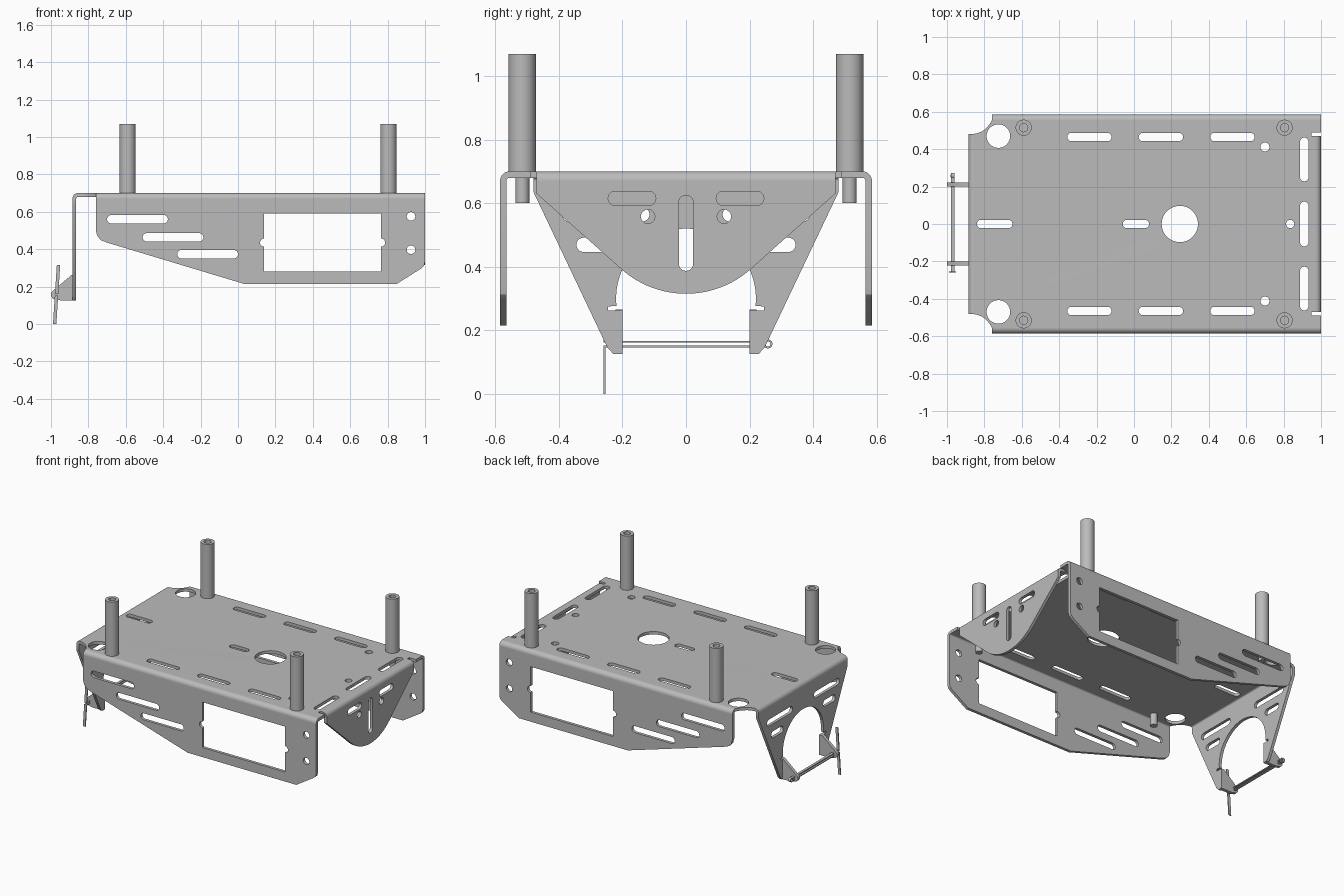
import bpy, bmesh
from math import sin, cos, pi, radians
from mathutils import Matrix

cube = bpy.data.objects.get("Cube")
if cube:
    bpy.data.objects.remove(cube)

metal = bpy.data.materials.new("grey metal")
metal.use_nodes = True
grey = (0.5, 0.5, 0.5, 1)
metal.diffuse_color = grey
metal.node_tree.nodes["Principled BSDF"].inputs["Base Color"].default_value = grey

T = 0.02       # sheet thickness
TOP = 0.70     # upper face of the deck
BEND = TOP - 0.03

# Drawing planes: the first two columns are the sheet's axes, the third its normal
XY = Matrix.Identity(3)
XZ = Matrix(((1, 0, 0), (0, 0, -1), (0, 1, 0)))
YZ = Matrix(((0, 0, 1), (1, 0, 0), (0, 1, 0)))


def arc(cx, cy, r, a0, a1, n=12):
    return [(cx + r * cos(radians(a0 + (a1 - a0) * i / n)),
             cy + r * sin(radians(a0 + (a1 - a0) * i / n))) for i in range(n + 1)]


def circle(cx, cy, r, n=32):
    return arc(cx, cy, r, 0, 360, n)[:-1]


def slot(u0, u1, v, h=0.045):
    r = h / 2
    return arc(u1 - r, v, r, -90, 90) + arc(u0 + r, v, r, 90, 270)


def upright(loop):
    return [(v, u) for u, v in loop]


def mirror_u(half):
    return half + [(-u, v) for u, v in reversed(half) if abs(u) > 1e-5]


def both(loops):
    return loops + [[(-u, v) for u, v in lp] for lp in loops]


def quarter(cx, cy, a0):
    return arc(cx, cy, 0.03, a0, a0 + 90) + arc(cx, cy, 0.03 - T, a0 + 90, a0)


def sheet(name, loops, plane, at, thick=T, shear=None):
    """Extrude an outline with holes, centred on the given plane offset."""
    curve = bpy.data.curves.new(name, "CURVE")
    curve.dimensions = "2D"
    curve.fill_mode = "BOTH"
    curve.extrude = thick / 2
    for loop in loops:
        sp = curve.splines.new("POLY")
        sp.points.add(len(loop) - 1)
        for p, (u, v) in zip(sp.points, loop):
            p.co = (u, v, 0, 1)
        sp.use_cyclic_u = True
    tmp = bpy.data.objects.new(name + "_outline", curve)
    bpy.context.collection.objects.link(tmp)
    dg = bpy.context.evaluated_depsgraph_get()
    mesh = bpy.data.meshes.new_from_object(tmp.evaluated_get(dg))
    bpy.data.objects.remove(tmp)
    bpy.data.curves.remove(curve)
    m = Matrix.Translation(at) @ plane.to_4x4()
    mesh.transform(shear @ m if shear else m)
    bm = bmesh.new()
    bm.from_mesh(mesh)
    bmesh.ops.remove_doubles(bm, verts=bm.verts, dist=1e-5)
    bmesh.ops.recalc_face_normals(bm, faces=bm.faces)
    bm.to_mesh(mesh)
    bm.free()
    mesh.shade_smooth()
    mesh.set_sharp_from_angle(angle=radians(30))
    mesh.materials.clear()
    mesh.materials.append(metal)
    mesh.name = name
    ob = bpy.data.objects.new(name, mesh)
    bpy.context.collection.objects.link(ob)
    return ob


# Deck with slots, bores and corner reliefs
edge = [(0.97, 0.47), (0.95, 0.47), (0.95, 0.49), (1.0, 0.49), (1.0, 0.555),
        (-0.76, 0.555), (-0.768, 0.54), (-0.785, 0.517), (-0.81, 0.496),
        (-0.835, 0.486), (-0.855, 0.482)]
deck = [edge + [(x, -y) for x, y in reversed(edge)],
        circle(0.245, 0, 0.097, 48), circle(0.835, 0, 0.022),
        slot(-0.84, -0.65, 0), slot(-0.06, 0.08, 0), upright(slot(-0.12, 0.12, 0.91))]
for s in (-1, 1):
    deck += [slot(a, a + 0.237, s * 0.465) for a in (-0.357, 0.025, 0.408)]
    deck += [circle(0.70, s * 0.412, 0.024), circle(-0.725, s * 0.47, 0.063, 40)]
    deck.append(upright(slot(s * 0.345 - 0.117, s * 0.345 + 0.117, 0.91)))
sheet("deck", deck, XY, (0, 0, TOP - T / 2))

# Side walls with a notched window, slots and bolt holes
wall = [(-0.76, BEND), (-0.76, 0.50), (-0.752, 0.47), (-0.733, 0.448), (-0.70, 0.435),
        (0.03, 0.215), (0.85, 0.215), (0.98, 0.297), (0.995, 0.312), (1.0, 0.335),
        (1.0, BEND)]
window = ([(0.14, 0.59)] + arc(0.14, 0.435, 0.022, 90, 270) + [(0.14, 0.28), (0.765, 0.28)]
          + arc(0.765, 0.435, 0.022, -90, 90) + [(0.765, 0.59)])
wall_cuts = [window, slot(-0.70, -0.375, 0.56), slot(-0.51, -0.185, 0.463),
             slot(-0.325, 0, 0.373), circle(0.925, 0.575, 0.023), circle(0.925, 0.397, 0.023)]
for s, side in ((-1, "right"), (1, "left")):
    sheet(side + "_wall", [wall] + wall_cuts, XZ, (0, s * 0.575, 0))
    sheet(side + "_wall_bend", [quarter(s * 0.555, BEND, 0 if s > 0 else 90)],
          YZ, (0.12, 0, 0), 1.76)

# Rounded end flap
flap = [(0.47, BEND), (0.47, 0.63)] + arc(0, 0.621, 0.306, -49, -90)
flap_cuts = both([slot(0.095, 0.245, 0.615), circle(0.12, 0.558, 0.022)])
flap_cuts.append(upright(slot(0.387, 0.625, 0)))
sheet("end_flap", [mirror_u(flap)] + flap_cuts, YZ, (0.99, 0, 0))
sheet("end_flap_bend", [quarter(0.97, BEND, 0)], XZ, (0, 0, 0), 0.94)

# Arched bracket at the other end
arch = [(0.48, BEND), (0.48, 0.635), (0.247, 0.145), (0.228, 0.125), (0.2, 0.125),
        (0.2, 0.262), (0.245, 0.262), (0.245, 0.275)] + arc(0, 0.30, 0.22, -6, 90, 24)
arch_cuts = both([slot(0.115, 0.39, 0.565), slot(0.215, 0.345, 0.469)])
sheet("arched_bracket", [mirror_u(arch)] + arch_cuts, YZ, (-0.875, 0, 0))
sheet("arched_bracket_bend", [quarter(-0.855, BEND, 90)], XZ, (0, 0, 0), 0.96)

# Folded tabs that hold the pin
tab = ([(-0.875, 0.125), (-0.875, 0.265), (-0.89, 0.262)]
       + arc(-0.975, 0.157, 0.025, 135, 270) + [(-0.945, 0.125)])
for s, side in ((-1, "right"), (1, "left")):
    sheet(side + "_pin_tab", [tab], XZ, (0, s * 0.211, 0), 0.022)

# Split pin: ring, two legs and ends bent up and down
lean = Matrix.Identity(4)
lean[0][2] = 0.065
lean[0][3] = -0.065 * 0.157
PIN = (-0.97, 0, 0)
lower = [(0.25, 0.146), (0.25, 0.152), (-0.26, 0.152), (-0.26, 0), (-0.253, 0), (-0.253, 0.146)]
upper = [(0.25, 0.168), (0.25, 0.161), (-0.253, 0.161), (-0.253, 0.315),
         (-0.26, 0.315), (-0.26, 0.161), (-0.26, 0.155), (0.25, 0.155)]
upper = [(0.25, 0.161), (0.25, 0.167), (-0.253, 0.167), (-0.253, 0.315),
         (-0.26, 0.315), (-0.26, 0.161)]
sheet("pin_lower_leg", [lower], YZ, PIN, 0.018, lean)
sheet("pin_upper_leg", [upper], YZ, PIN, 0.018, lean)
sheet("pin_ring", [circle(0.258, 0.157, 0.014), circle(0.258, 0.157, 0.008)],
      YZ, PIN, 0.018, lean)

# Hollow standoffs with studs below the deck
for x, end in ((-0.59, "rear"), (0.805, "fore")):
    for y, side in ((-0.515, "right"), (0.515, "left")):
        name = end + "_" + side
        sheet(name + "_standoff", [circle(x, y, 0.043), circle(x, y, 0.022)],
              XY, (0, 0, 0.885), 0.37)
        sheet(name + "_stud", [circle(x, y, 0.022)], XY, (0, 0, 0.642), 0.084)
